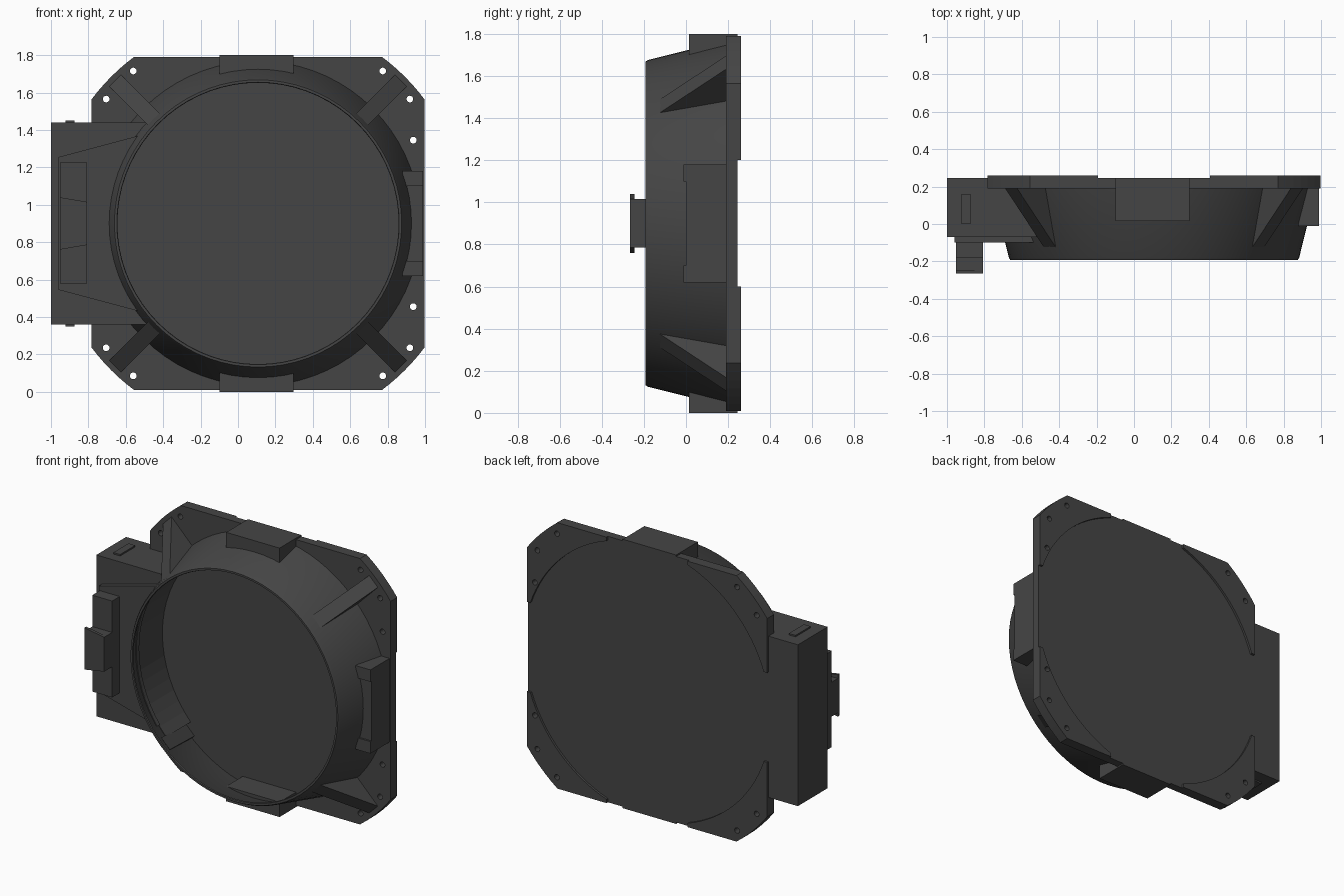
import bpy, bmesh
from math import sin, cos, asin, acos, pi, sqrt
from mathutils import Matrix, Vector

cube = bpy.data.objects.get("Cube")
if cube:
    bpy.data.objects.remove(cube)

mat = bpy.data.materials.new("dark_grey_plastic")
mat.use_nodes = True
GREY = (0.06, 0.06, 0.06, 1)
mat.diffuse_color = GREY
mat.node_tree.nodes["Principled BSDF"].inputs["Base Color"].default_value = GREY

# Axis of the round bowl
CENTRE = Vector((0.107, 0, 0.9))
FRONT, BACK, PAD_BACK = 0.19, 0.245, 0.26
HALF, CORNER_R, PAD_R = 0.89, 1.11, 0.915


def finish(name, bm, fix_normals=True):
    if fix_normals:
        bmesh.ops.recalc_face_normals(bm, faces=bm.faces)
    mesh = bpy.data.meshes.new(name)
    bm.to_mesh(mesh)
    bm.free()
    mesh.materials.append(mat)
    obj = bpy.data.objects.new(name, mesh)
    bpy.context.collection.objects.link(obj)
    obj.location = CENTRE
    return obj


def prism(name, outline, lo, hi, matrix=Matrix()):
    """Extrude an outline of (across, up) points from depth lo to hi."""
    bm = bmesh.new()
    face = bm.faces.new([bm.verts.new((u, lo, v)) for u, v in outline])
    new = bmesh.ops.extrude_face_region(bm, geom=[face])["geom"]
    verts = [g for g in new if isinstance(g, bmesh.types.BMVert)]
    bmesh.ops.translate(bm, verts=verts, vec=(0, hi - lo, 0))
    bmesh.ops.transform(bm, matrix=matrix, verts=bm.verts)
    return finish(name, bm)


def arc(radius, start, end, steps):
    return [(radius * cos(start + (end - start) * i / steps),
             radius * sin(start + (end - start) * i / steps)) for i in range(steps + 1)]


def block(name, x0, x1, z0, z1, y0, y1):
    return prism(name, [(x0, z0), (x1, z0), (x1, z1), (x0, z1)], y0, y1)


# Back plate: square with rounded-off corners
corner = acos(HALF / CORNER_R)
outline = []
for k in range(4):
    outline += arc(CORNER_R, k * pi / 2 + corner, (k + 1) * pi / 2 - corner, 6)
drilled = [prism("back_plate", outline, FRONT, BACK)]

# Raised corner pads with a hollow round inner edge
REACH = 0.3
inner = asin(REACH / PAD_R)
pad = [(HALF, REACH)] + arc(CORNER_R, corner, pi / 2 - corner, 6) + [(REACH, HALF)]
pad += arc(PAD_R, pi / 2 - inner, inner, 16)
for k, name in enumerate(("upper_left", "upper_right", "lower_right", "lower_left")):
    turn = Matrix.Rotation(-k * pi / 2, 4, "Y")
    drilled.append(prism(name + "_pad", pad, FRONT, PAD_BACK, turn))

# Screw holes through the pads
bm = bmesh.new()
holes = [(sx * a, sz * b) for sx in (-1, 1) for sz in (-1, 1)
         for a, b in ((0.667, 0.815), (0.812, 0.665))]
holes += [(0.83, 0.445), (0.83, -0.445)]
for x, z in holes:
    place = Matrix.Translation((x, 0.22, z)) @ Matrix.Rotation(pi / 2, 4, "X")
    bmesh.ops.create_cone(bm, cap_ends=True, segments=16, radius1=0.018,
                          radius2=0.018, depth=0.3, matrix=place)
cutter = finish("hole_cutter", bm)
cutter.hide_render = True
cutter.hide_set(True)
for obj in drilled:
    cut = obj.modifiers.new("holes", "BOOLEAN")
    cut.object = cutter
    cut.solver = "EXACT"

# Open round bowl with a thin rolled rim
profile = [(0.868, FRONT), (0.776, -0.18), (0.768, -0.193), (0.755, -0.193), (0.752, -0.185)]
bm = bmesh.new()
SIDES = 72
rings = [[bm.verts.new((r * cos(2 * pi * i / SIDES), y, r * sin(2 * pi * i / SIDES)))
          for i in range(SIDES)] for r, y in profile]
for a, b in zip(rings, rings[1:]):
    for i in range(SIDES):
        j = (i + 1) % SIDES
        bm.faces.new((a[i], a[j], b[j], b[i]))
bm.normal_update()
wall = bm.faces[:][0]
if wall.normal.dot(wall.calc_center_median()) < 0:
    bmesh.ops.reverse_faces(bm, faces=bm.faces[:])
bowl = finish("bowl_wall", bm, False)
bpy.ops.object.select_all(action="DESELECT")
bowl.select_set(True)
bpy.context.view_layer.objects.active = bowl
bpy.ops.object.shade_smooth_by_angle(angle=pi / 6)

# Diagonal gussets from the bowl to the corners
rib = [(0.778, -0.135), (1.08, FRONT), (0.84, FRONT)]
for k in range(4):
    a = pi / 4 + k * pi / 2
    axes = Matrix(((cos(a), -sin(a), 0), (0, 0, 1), (sin(a), cos(a), 0))).to_4x4()
    prism("gusset_%d" % (k + 1), rib, -0.045, 0.045, axes)

# Mounting blocks on the top, bottom and left side
for name, s in (("top", 1), ("bottom", -1)):
    block(name + "_block", -0.205, 0.19, s * 0.80, s * 0.9, 0.015, BACK)
block("left_block", 0.772, 0.882, -0.28, 0.28, 0, BACK)
for s in (-1, 1):
    block("left_block_end", 0.772, 0.882, s * 0.2, s * 0.28, -0.012, 0.01)


def fitted(name, left, near, far, radius, y0, y1):
    """Housing slab whose inner end follows the bowl."""
    a = asin(far / radius)
    prism(name, [(left, near), (left, -near)] + arc(radius, pi + a, pi - a, 16), y0, y1)


# Side housing: main box and raised tapered cover
BOX = -1.107
a = asin(0.54 / 0.80)
prism("side_housing", [(BOX, 0.54), (BOX, -0.54)] + arc(0.80, pi + a, pi - a, 16), -0.07, BACK)
fitted("tapered_cover", -1.067, 0.355, 0.47, 0.79, -0.10, -0.07)

# Connector: long base, neck and wider cap
block("connector_base", -1.06, -0.913, -0.32, 0.325, -0.18, -0.10)
block("connector_neck", -1.06, -0.913, -0.115, 0.115, -0.25, -0.18)
prism("connector_cap", [(-1.06, -0.14), (-0.913, -0.115), (-0.913, 0.115), (-1.06, 0.14)],
      -0.265, -0.245)

# Small latch nubs on the housing ends
for s in (-1, 1):
    block("latch_nub", -1.03, -0.98, s * 0.53, s * 0.55, 0.0, 0.16)
